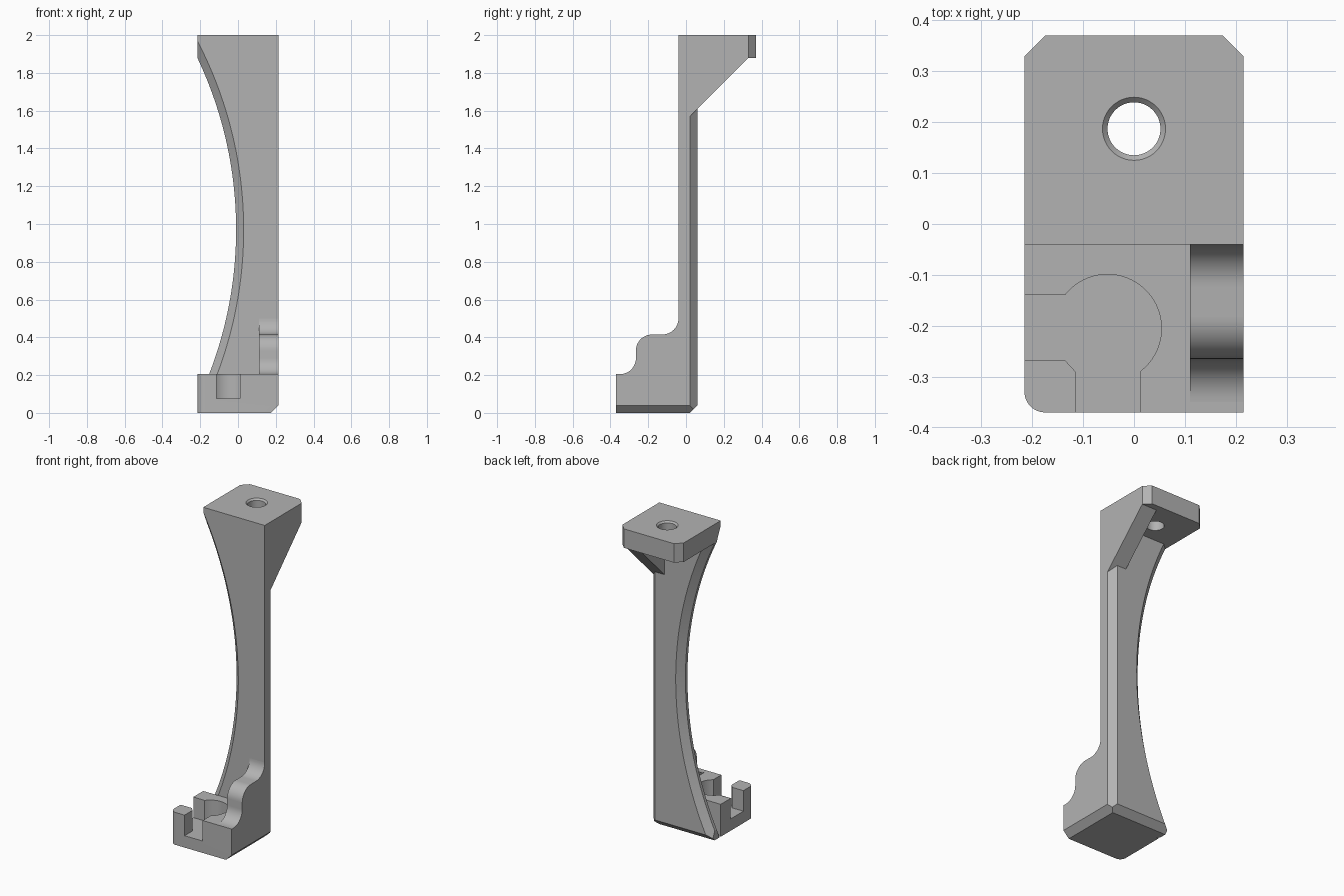
import bpy, bmesh
from math import cos, sin, radians, tau
from mathutils import Vector

old = bpy.data.objects.get("Cube")
if old:
    bpy.data.objects.remove(old, do_unlink=True)

grey = bpy.data.materials.new("plain_grey")
grey.use_nodes = True
colour = (0.45, 0.45, 0.45, 1)
grey.diffuse_color = colour
grey.node_tree.nodes["Principled BSDF"].inputs["Base Color"].default_value = colour

W = 0.215      # half width
C = 0.04       # chamfer size


def finish(name, bm):
    bmesh.ops.recalc_face_normals(bm, faces=bm.faces)
    mesh = bpy.data.meshes.new(name)
    bm.to_mesh(mesh)
    bm.free()
    mesh.materials.append(grey)
    ob = bpy.data.objects.new(name, mesh)
    bpy.context.collection.objects.link(ob)
    return ob


def prism(name, outline, axis, lo, hi, cuts=()):
    """Extrude an outline along x or z, then trim it with (point, normal) planes."""
    bm = bmesh.new()
    place = (lambda a, b, h: (h, a, b)) if axis == "x" else (lambda a, b, h: (a, b, h))
    face = bm.faces.new([bm.verts.new(place(a, b, lo)) for a, b in outline])
    ext = bmesh.ops.extrude_face_region(bm, geom=[face])["geom"]
    moved = [v for v in ext if isinstance(v, bmesh.types.BMVert)]
    bmesh.ops.translate(bm, verts=moved, vec=place(0, 0, hi - lo))
    for point, normal in cuts:
        res = bmesh.ops.bisect_plane(bm, geom=bm.verts[:] + bm.edges[:] + bm.faces[:],
                                     plane_co=point, plane_no=Vector(normal).normalized(),
                                     clear_outer=True)
        rim = [e for e in res["geom_cut"] if isinstance(e, bmesh.types.BMEdge)]
        bmesh.ops.edgeloop_fill(bm, edges=rim)
    return finish(name, bm)


def lathe(name, profile, a0, b0, axis, n):
    """Closed turned solid from (height, radius) pairs."""
    bm = bmesh.new()
    rings = []
    for h, r in profile:
        ring = []
        for i in range(n):
            a, b = a0 + r * cos(tau * i / n), b0 + r * sin(tau * i / n)
            ring.append(bm.verts.new((a, h, b) if axis == "y" else (a, b, h)))
        rings.append(ring)
    for low, high in zip(rings, rings[1:]):
        for i in range(n):
            j = (i + 1) % n
            bm.faces.new((low[i], low[j], high[j], high[i]))
    bm.faces.new(rings[0])
    bm.faces.new(rings[-1])
    return finish(name, bm)


def arc(cx, cy, r, start, end, n=12):
    steps = [radians(start + (end - start) * i / n) for i in range(n + 1)]
    return [(cx + r * cos(t), cy + r * sin(t)) for t in steps]


def rect(x0, x1, y0, y1):
    return [(x0, y0), (x1, y0), (x1, y1), (x0, y1)]


def cut(ob, cutter):
    mod = ob.modifiers.new("cut", "BOOLEAN")
    mod.operation = "DIFFERENCE"
    mod.solver = "EXACT"
    mod.object = cutter
    bpy.context.view_layer.objects.active = ob
    bpy.ops.object.modifier_apply(modifier=mod.name)
    bpy.data.objects.remove(cutter, do_unlink=True)


side_chamfer = ((W, 0, C), (1, 0, -1))
back_chamfer = ((0, 0.06, C), (0, 1, -1))
corner_chamfer = ((W, 0.02, 0), (1, 1, 0))

# Tall post, hollowed on one side by a large disc with bevelled rims
post = prism("post", rect(-W, W, -0.04, 0.06), "z", 0, 2,
             [side_chamfer, back_chamfer, corner_chamfer])
cut(post, lathe("disc_cutter", [(-0.08, 2.2), (0, 2.12), (0.02, 2.12), (0.1, 2.2)],
                -2.13, 0.97, "y", 360))

# Mounting plate with clipped back corners and a countersunk hole
top_plate = prism("top_plate", [(-W, 0), (W, 0), (W, 0.33), (W - C, 0.37),
                                (C - W, 0.37), (-W, 0.33)], "z", 1.88, 2)
cut(top_plate, lathe("hole_cutter", [(1.8, 0.052), (1.99, 0.052), (2.01, 0.072)],
                     0, 0.187, "z", 48))

# Diagonal rib under the plate
gusset = prism("gusset", [(0.02, 1.57), (0.33, 1.88), (0.33, 1.9), (0.02, 1.9)],
               "x", 0.11, W)

# Foot block with one rounded corner and a keyhole pocket
base = prism("base", [(W, -0.37), (W, -0.04), (-W, -0.04)]
             + arc(C - W, C - 0.37, C, 180, 270), "z", 0, 0.205, [side_chamfer])
pocket = ([(-0.115, -0.5), (0.012, -0.5)] + arc(-0.052, -0.205, 0.106, -53, 142, 32)
          + [(-0.4, -0.14), (-0.4, -0.267), (-0.136, -0.267), (-0.115, -0.29)])
cut(base, prism("pocket_cutter", pocket, "z", 0.075, 0.4))

# Wavy stepped rib joining foot and post
wave = (arc(-0.35, 0.29, 0.085, 270, 360) + arc(-0.18, 0.33, 0.085, 180, 90)
        + arc(-0.125, 0.5, 0.085, 270, 360))
stepped_rib = prism("stepped_rib", wave + [(-0.04, 0.205)], "x", 0.11, W)

for ob in (post, top_plate, gusset, base, stepped_rib):
    bpy.ops.object.select_all(action="DESELECT")
    ob.select_set(True)
    bpy.context.view_layer.objects.active = ob
    bpy.ops.object.shade_smooth_by_angle(angle=radians(25))
